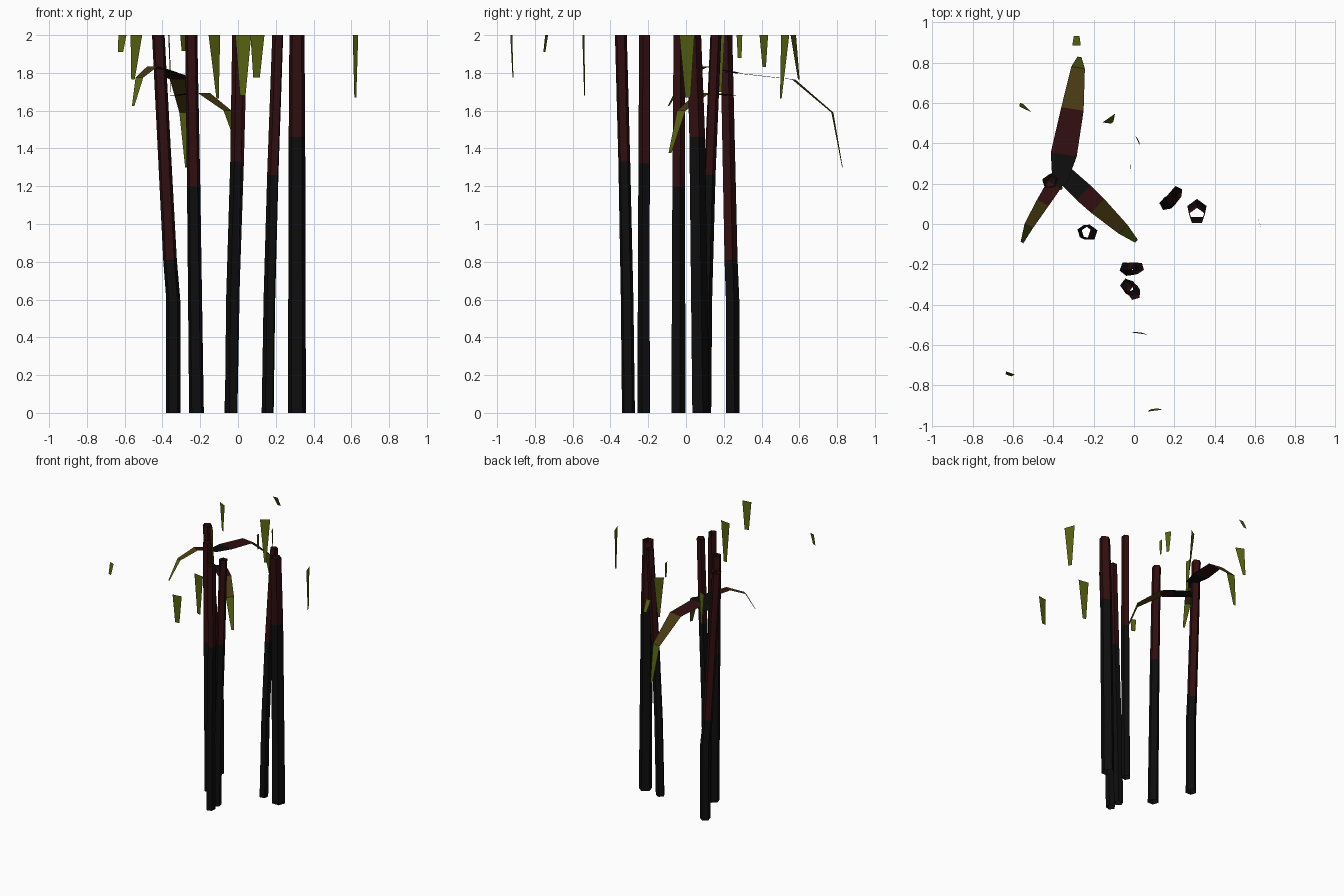
import bpy, math
from mathutils import Vector


def mat(name, rgb):
    m = bpy.data.materials.new(name)
    m.diffuse_color = (*rgb, 1)
    return m


BLACK, MAROON, OLIVE, GREEN = range(4)
MATS = [mat("charcoal bark", (0.0042, 0.0042, 0.0042)),
        mat("dark maroon bark", (0.030, 0.0045, 0.005)),
        mat("olive brown leaf", (0.066, 0.042, 0.006)),
        mat("leaf green", (0.095, 0.120, 0.005))]


def make(name, verts, faces, slots):
    me = bpy.data.meshes.new(name)
    me.from_pydata(verts, [], faces)
    for m in MATS:
        me.materials.append(m)
    for p, s in zip(me.polygons, slots):
        p.material_index = s
    ob = bpy.data.objects.new(name, me)
    bpy.context.collection.objects.link(ob)
    return ob


def stem(name, rings, change, turn=0.0, sides=5):
    """Open tube through rings (x, y, z, radius); maroon above height change."""
    verts, faces, slots = [], [], []
    for x, y, z, r in rings:
        for k in range(sides):
            a = turn + 2 * math.pi * k / sides
            verts.append((x + r * math.cos(a), y + r * math.sin(a), z))
    for i in range(len(rings) - 1):
        for k in range(sides):
            n = (k + 1) % sides
            faces.append((i * sides + k, i * sides + n,
                          (i + 1) * sides + n, (i + 1) * sides + k))
            slots.append(MAROON if rings[i][2] >= change - 0.01 else BLACK)
    make(name, verts, faces, slots)


def frond(name, pts, slots):
    """Flat ribbon through points (x, y, z, width), level across its width."""
    a, b = Vector(pts[0][:2]), Vector(pts[-1][:2])
    d = (b - a).normalized()
    verts = []
    for x, y, z, w in pts:
        for s in (-0.5, 0.5):
            verts.append((x - d.y * w * s, y + d.x * w * s, z))
    faces = [(2 * i, 2 * i + 2, 2 * i + 3, 2 * i + 1) for i in range(len(pts) - 1)]
    make(name, verts, faces, slots)


def leaf_tip(name, top, tip, angle, w0, w1):
    """Hanging leaf end, cut off at the top of the model."""
    d = Vector((math.cos(math.radians(angle)), math.sin(math.radians(angle)), 0))
    t, b = Vector((*top, 2.0)), Vector(tip)
    verts = [t - d * w0 / 2, t + d * w0 / 2, b + d * w1 / 2, b - d * w1 / 2]
    make(name, verts, [(0, 1, 2, 3)], [GREEN])


# Six leaning trunks, open at both ends
stem("trunk_left", [(-0.342, 0.244, 0, .040), (-0.343, 0.243, 0.6, .039),
                    (-0.360, 0.235, 0.81, .038), (-0.422, 0.210, 2, .035)], 0.81, 0.3)
stem("trunk_centre_left", [(-0.22, -0.044, 0, .041), (-0.235, -0.042, 1.2, .037),
                           (-0.248, -0.038, 2, .034)], 1.2, 0.3)
stem("trunk_front", [(-0.033, -0.305, 0, .036), (-0.028, -0.312, 0.6, .035),
                     (-0.008, -0.327, 1.33, .033), (0.002, -0.345, 2, .033)], 1.33, 0.6)
stem("trunk_middle", [(-0.037, -0.221, 0, .036), (-0.022, -0.221, 0.7, .034),
                      (0.0, -0.219, 1.32, .033), (0.02, -0.217, 2, .031)], 1.32, 0.9)
stem("trunk_back_right", [(0.159, 0.100, 0, .034), (0.168, 0.106, 0.6, .033),
                          (0.186, 0.125, 1.26, .032), (0.212, 0.157, 2, .031)], 1.26, 0.5)
stem("trunk_right", [(0.312, 0.074, 0, .050), (0.312, 0.055, 1.46, .046),
                     (0.312, 0.038, 2, .042)], 1.46, 1.57)

# Three drooping fronds on the left trunk
frond("frond_back", [(-0.37, 0.20, 1.805, .07), (-0.348, 0.345, 1.79, .13),
                     (-0.305, 0.57, 1.765, .112), (-0.277, 0.775, 1.59, .068),
                     (-0.27, 0.828, 1.30, .02)], [BLACK, MAROON, OLIVE, GREEN])
frond("frond_front_left", [(-0.345, 0.27, 1.80, .07), (-0.395, 0.195, 1.817, .075),
                           (-0.452, 0.105, 1.835, .065), (-0.522, -0.01, 1.775, .047),
                           (-0.555, -0.092, 1.625, .015)], [BLACK, MAROON, OLIVE, GREEN])
frond("frond_front_right", [(-0.345, 0.245, 1.68, .09), (-0.25, 0.155, 1.69, .10),
                            (-0.18, 0.09, 1.693, .095), (-0.055, -0.025, 1.60, .062),
                            (0.012, -0.085, 1.375, .02)], [BLACK, MAROON, OLIVE, GREEN])

# Leaf ends hanging down from the cut-off crowns
TIPS = [((-0.612, -0.738), (-0.622, -0.75, 1.91), -20, .045, .03),
        ((-0.538, 0.568), (-0.556, 0.597, 1.765), -25, .068, .02),
        ((-0.125, 0.525), (-0.108, 0.502, 1.665), 35, .075, .015),
        ((0.028, -0.543), (0.025, -0.537, 1.68), -8, .085, .03),
        ((0.103, -0.925), (0.098, -0.916, 1.775), 8, .075, .035),
        ((0.622, 0.005), (0.621, 0.010, 1.67), 110, .085, .03),
        ((0.018, 0.412), (0.022, 0.414, 1.83), 115, .05, .02),
        ((-0.02, 0.283), (-0.018, 0.284, 1.88), 90, .03, .02),
        ((-0.285, 0.885), (-0.284, 0.932, 1.915), 0, .042, .028),
        ((-0.366, 0.185), (-0.355, 0.182, 1.70), 100, .04, .015)]
for i, (top, tip, ang, w0, w1) in enumerate(TIPS):
    leaf_tip(f"leaf_tip_{i + 1}", top, tip, ang, w0, w1)
